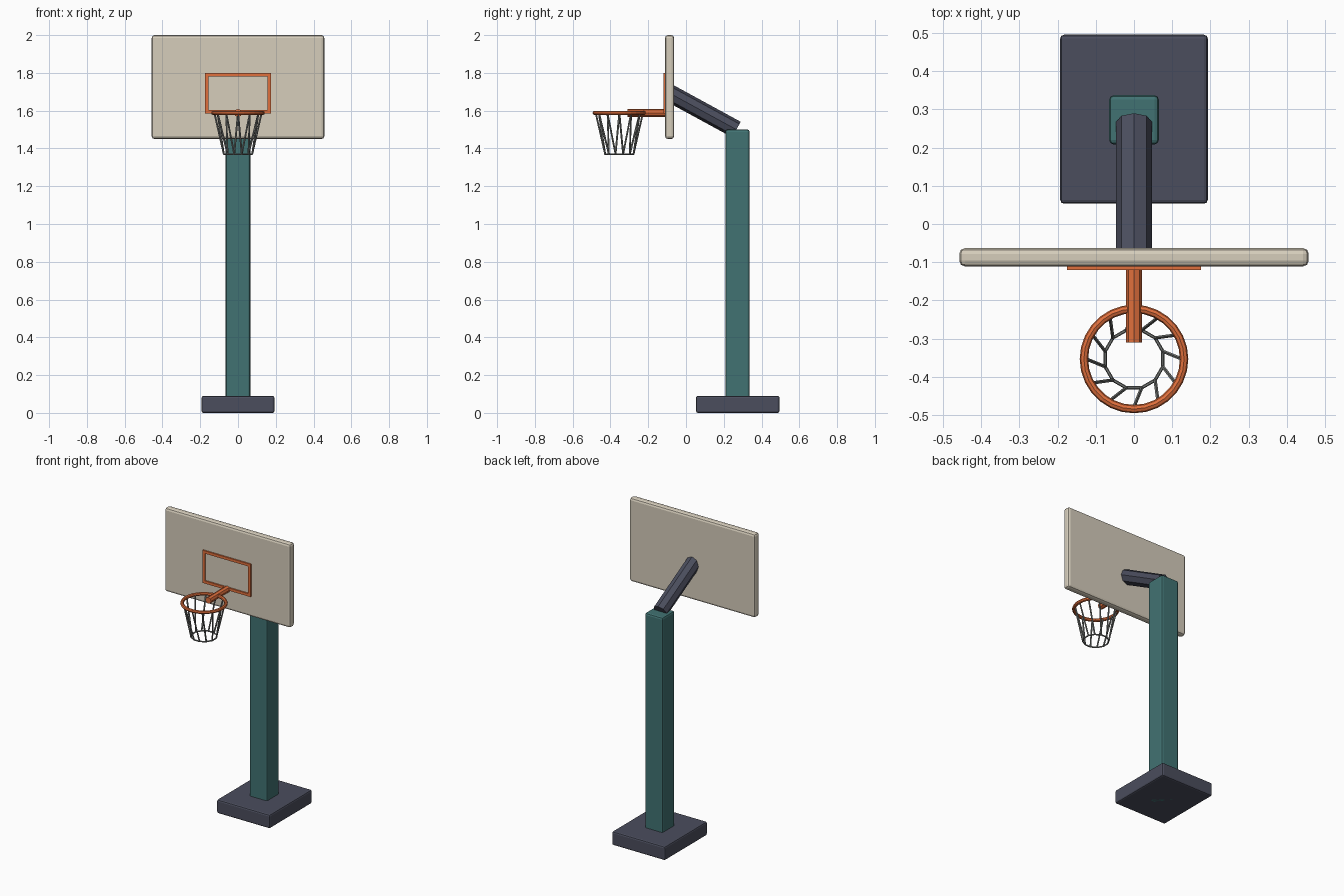
import bpy
from math import cos, sin, pi
from mathutils import Vector

if "Cube" in bpy.data.objects:
    bpy.data.objects.remove(bpy.data.objects["Cube"])


def material(name, rgb):
    m = bpy.data.materials.new(name)
    m.diffuse_color = (*rgb, 1)
    m.use_nodes = True
    m.node_tree.nodes["Principled BSDF"].inputs["Base Color"].default_value = m.diffuse_color
    return m


DARK = material("dark_metal", (0.07, 0.075, 0.11))
TEAL = material("teal_paint", (0.053, 0.17, 0.17))
CREAM = material("cream_board", (0.67, 0.61, 0.50))
ORANGE = material("orange_paint", (0.75, 0.16, 0.045))
NET = material("net_cord", (0.20, 0.21, 0.20))


def finish(name, mat):
    o = bpy.context.object
    o.name = name
    o.data.materials.append(mat)
    return o


def box(name, lo, hi, mat, bevel=0.0, segments=2):
    lo, hi = Vector(lo), Vector(hi)
    bpy.ops.mesh.primitive_cube_add(size=1, location=(lo + hi) / 2)
    o = finish(name, mat)
    o.scale = hi - lo
    bpy.ops.object.transform_apply(location=False, rotation=False, scale=True)
    if bevel:
        b = o.modifiers.new("bevel", 'BEVEL')
        b.width, b.segments = bevel, segments
    return o


def rod(name, a, b, radius, sides, mat):
    a, b = Vector(a), Vector(b)
    bpy.ops.mesh.primitive_cylinder_add(vertices=sides, radius=radius,
                                        depth=(b - a).length, location=(a + b) / 2)
    o = finish(name, mat)
    o.rotation_euler = (b - a).to_track_quat('Z', 'Y').to_euler()
    return o


# Stand
box("base", (-0.193, 0.053, 0), (0.193, 0.495, 0.09), DARK, 0.01)
box("post", (-0.065, 0.208, 0), (0.065, 0.337, 1.5), TEAL, 0.012)
rod("support_arm", (0, -0.085, 1.692), (0, 0.267, 1.50), 0.047, 8, DARK)

# Backboard and target frame
box("backboard", (-0.457, -0.111, 1.45), (0.457, -0.063, 2.0), CREAM, 0.015)
W, T = 0.175, 0.018
for side, x in (("left", -W), ("right", W - T)):
    box("target_" + side, (x, -0.12, 1.585), (x + T, -0.105, 1.80), ORANGE)
for side, z in (("bottom", 1.585), ("top", 1.80 - T)):
    box("target_" + side, (-W + T, -0.12, z), (W - T, -0.105, z + T), ORANGE)

# Rim and its bracket
CY, RIM_Z, NET_Z = -0.353, 1.588, 1.37
rod("rim_bracket", (0, -0.10, RIM_Z), (0, -0.31, RIM_Z), 0.021, 8, ORANGE)
bpy.ops.mesh.primitive_torus_add(location=(0, CY, RIM_Z), major_radius=0.131,
                                 minor_radius=0.011, major_segments=28, minor_segments=8)
finish("rim", ORANGE)

# Net: twelve slanted cords ending on a small lower ring
N = 12
for i in range(N):
    a = 2 * pi * i / N
    b = a + pi / N
    rod("net_cord", (0.125 * cos(a), CY + 0.125 * sin(a), RIM_Z),
        (0.078 * cos(b), CY + 0.078 * sin(b), NET_Z), 0.005, 6, NET)
bpy.ops.mesh.primitive_torus_add(location=(0, CY, NET_Z), rotation=(0, 0, pi / N),
                                 major_radius=0.078, minor_radius=0.0045,
                                 major_segments=N, minor_segments=6)
finish("net_ring", NET)
